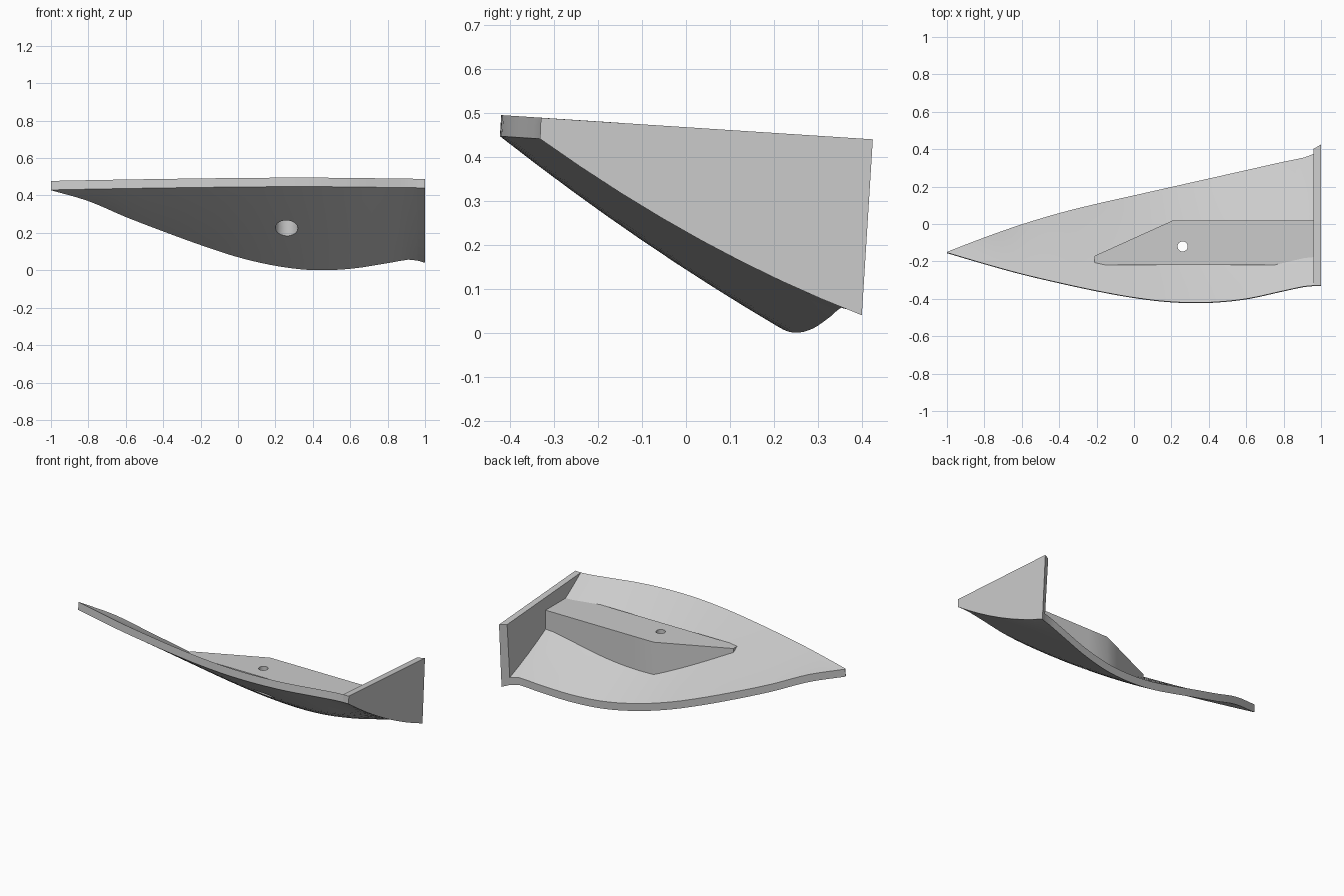
import bpy, bmesh, math

if "Cube" in bpy.data.objects:
    bpy.data.objects.remove(bpy.data.objects["Cube"], do_unlink=True)

grey = bpy.data.materials.new("light_grey")
grey.use_nodes = True
grey.diffuse_color = (0.6, 0.6, 0.6, 1)
grey.node_tree.nodes["Principled BSDF"].inputs["Base Color"].default_value = (0.6, 0.6, 0.6, 1)

THICK = 0.048
STEPS = 8
# Stations along x: front edge y, back edge y, back edge z
STATIONS = [
    (-1.0, -0.156, -0.152, 0.428), (-0.8, -0.215, -0.075, 0.37), (-0.6, -0.27, -0.005, 0.285),
    (-0.4, -0.317, 0.055, 0.208), (-0.2, -0.36, 0.105, 0.135), (0.0, -0.396, 0.15, 0.07),
    (0.2, -0.419, 0.195, 0.024), (0.4, -0.422, 0.24, 0.001), (0.6, -0.403, 0.285, 0.008),
    (0.8, -0.36, 0.33, 0.038), (0.92, -0.335, 0.355, 0.058), (0.96, -0.332, 0.372, 0.052),
    (1.0, -0.332, 0.4, 0.04)]


def deck(y):
    return 0.495 - 0.065 * (y + 0.42)


def station(x):
    """Smoothly interpolated station values at x."""
    n = len(STATIONS)
    i = max(k for k in range(n - 1) if STATIONS[k][0] <= x + 1e-6)
    a, b = STATIONS[i], STATIONS[i + 1]
    p, q = STATIONS[max(i - 1, 0)], STATIONS[min(i + 2, n - 1)]
    h = b[0] - a[0]
    t = (x - a[0]) / h
    out = []
    for c in (1, 2, 3):
        ma = (b[c] - p[c]) / (b[0] - p[0]) * h
        mb = (q[c] - a[c]) / (q[0] - a[0]) * h
        out.append((2*t**3 - 3*t**2 + 1) * a[c] + (t**3 - 2*t**2 + t) * ma
                   + (3*t**2 - 2*t**3) * b[c] + (t**3 - t**2) * mb)
    return out


def shell_z(x, t):
    """Underside point of the shell at fraction t from front to back edge."""
    front, back, z = station(x)
    bulge = 0.01 + 0.02 * max(0, x) if x > 0 else 0.01 * (1 + x)
    top = deck(front) - THICK
    return front + (back - front) * t, top + (z - top) * t - bulge * 4 * t * (1 - t)


def underside(x):
    return [(x, *shell_z(x, i / STEPS)) for i in range(STEPS + 1)]


def loft(name, rings):
    """Closed solid through equal-length rings of points."""
    bm = bmesh.new()
    rows = [[bm.verts.new(p) for p in ring] for ring in rings]
    n = len(rows[0])
    for a, b in zip(rows, rows[1:]):
        for i in range(n):
            j = (i + 1) % n
            bm.faces.new((a[i], a[j], b[j], b[i]))
    bm.faces.new(rows[0])
    bm.faces.new(rows[-1])
    bmesh.ops.recalc_face_normals(bm, faces=bm.faces)
    mesh = bpy.data.meshes.new(name)
    bm.to_mesh(mesh)
    bm.free()
    mesh.materials.append(grey)
    obj = bpy.data.objects.new(name, mesh)
    bpy.context.collection.objects.link(obj)
    return obj


def activate(obj):
    bpy.ops.object.select_all(action='DESELECT')
    obj.select_set(True)
    bpy.context.view_layer.objects.active = obj


def drill(obj, radius, low, high):
    """Cut a vertical round hole at the bolt position."""
    bpy.ops.mesh.primitive_cylinder_add(vertices=32, radius=radius, depth=high - low,
                                        location=(0.26, -0.12, (low + high) / 2))
    cutter = bpy.context.object
    cutter.name = "hole_cutter"
    cutter.hide_render = True
    cutter.data.materials.append(grey)
    mod = obj.modifiers.new("hole", 'BOOLEAN')
    mod.operation = 'DIFFERENCE'
    mod.solver = 'EXACT'
    mod.object = cutter
    activate(obj)
    bpy.ops.object.modifier_apply(modifier=mod.name)
    bpy.data.objects.remove(cutter, do_unlink=True)


# Curved shell: underside plus the same surface raised by the thickness
COUNT = 40
rings = []
for k in range(COUNT + 1):
    low = underside(-1 + 1.96 * k / COUNT)
    rings.append(low + [(x, y + 0.003, z + THICK) for x, y, z in reversed(low)])
shell = loft("curved_shell", rings)

# Upright end plate with a slanted back edge
end_plate = loft("end_plate", [
    underside(x) + [(x, back, deck(back)), (x, -0.33, deck(-0.33))]
    for x, back in ((0.96, 0.402), (1.0, 0.425))])

# Mounting block with its bottom buried in the shell
BLOCK_TOP = 0.386
rings = []
for x in (-0.21, -0.1, 0.0, 0.1, 0.21, 0.35, 0.5, 0.65, 0.8, 0.97):
    back = min(0.02, -0.17 + 0.19 * (x + 0.21) / 0.42)
    front_y, back_y, _ = station(x)
    bottom = []
    for i in range(STEPS + 1):
        y = -0.22 + (back + 0.22) * i / STEPS
        z = shell_z(x, (y - front_y) / (back_y - front_y))[1] + 0.02
        bottom.append((x, y, min(z, BLOCK_TOP - 0.003)))
    rings.append(bottom + [(x, back, BLOCK_TOP), (x, -0.22, BLOCK_TOP)])
block = loft("mounting_block", rings)

# Bolt hole through the block, with a wide recess from below
drill(shell, 0.06, 0.1, 0.33)
drill(block, 0.06, 0.1, 0.33)
drill(block, 0.027, 0.3, 0.5)

for obj in (shell, block):
    activate(obj)
    bpy.ops.object.shade_smooth_by_angle(angle=math.radians(25))
